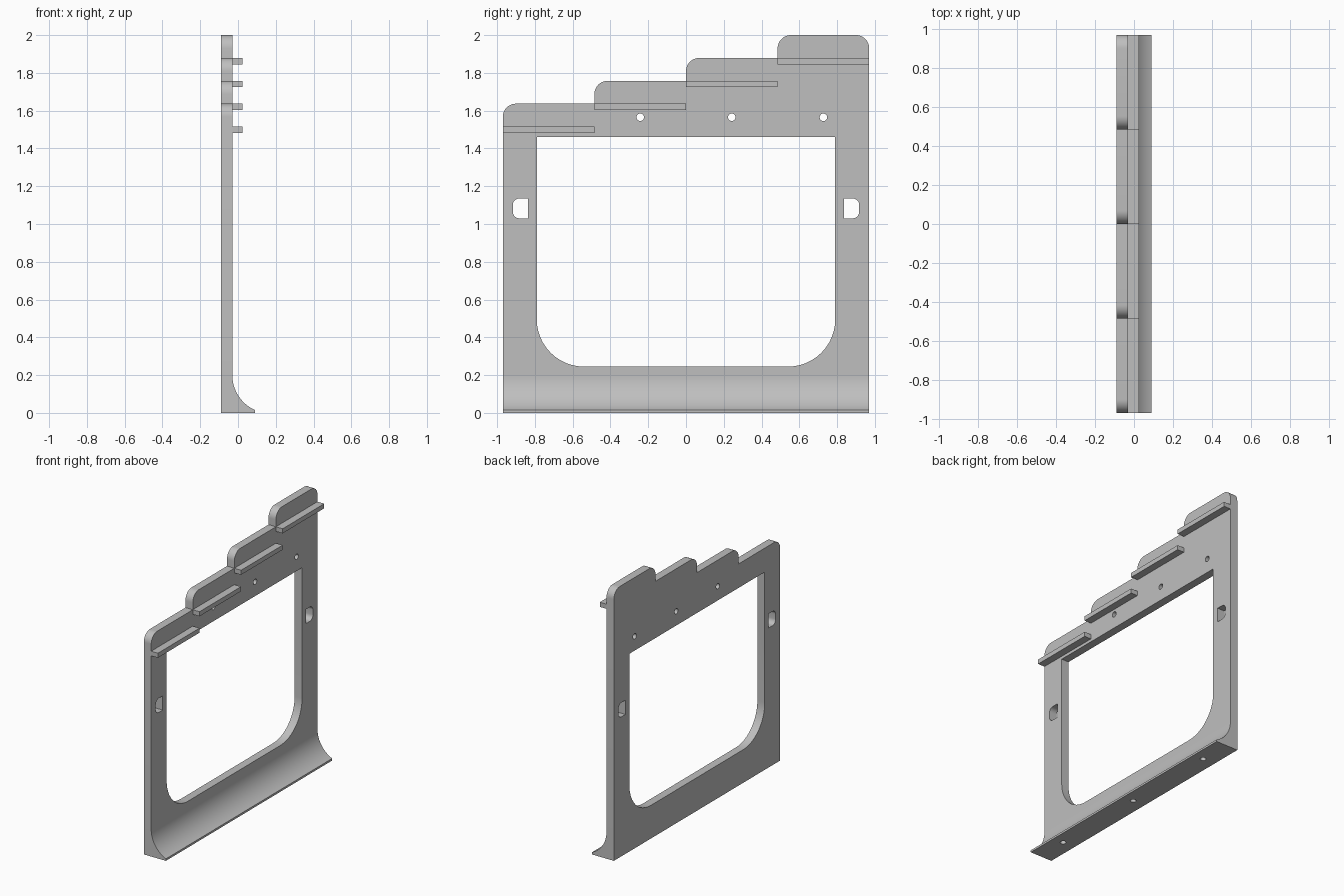
import bpy, bmesh
from math import sin, cos, pi, sqrt, radians
from mathutils import Vector

if "Cube" in bpy.data.objects:
    bpy.data.objects.remove(bpy.data.objects["Cube"])

grey = bpy.data.materials.new("plain grey")
grey.use_nodes = True
colour = (0.52, 0.52, 0.52, 1)
grey.diffuse_color = colour
grey.node_tree.nodes["Principled BSDF"].inputs["Base Color"].default_value = colour

W = 0.97            # half width along y
BACK, FACE = -0.09, -0.03   # back and face of the panel
STEP = 0.121        # rise between steps


def rounded(corners, n=12):
    """Turn (u, v, radius) right-angle corners into an outline."""
    pts = []
    for i, (u, v, r) in enumerate(corners):
        p = Vector((u, v))
        if not r:
            pts.append(p)
            continue
        a = (Vector(corners[i - 1][:2]) - p).normalized() * r
        b = (Vector(corners[(i + 1) % len(corners)][:2]) - p).normalized() * r
        for k in range(n + 1):
            t = k / n * pi / 2
            pts.append(p + a + b - b * cos(t) - a * sin(t))
    return pts


def circle(u, v, r, n=24):
    return [Vector((u + r * cos(2 * pi * k / n), v + r * sin(2 * pi * k / n))) for k in range(n)]


def prism(name, outlines, place, lo, hi):
    """Extrude outlines from lo to hi; place maps (u, v, depth) to space."""
    bm = bmesh.new()
    for pts in outlines:
        a = [bm.verts.new(place(p[0], p[1], lo)) for p in pts]
        b = [bm.verts.new(place(p[0], p[1], hi)) for p in pts]
        bm.faces.new(a)
        bm.faces.new(b[::-1])
        for i in range(len(a)):
            j = (i + 1) % len(a)
            bm.faces.new((a[j], a[i], b[i], b[j]))
    bmesh.ops.recalc_face_normals(bm, faces=bm.faces)
    me = bpy.data.meshes.new(name)
    bm.to_mesh(me)
    bm.free()
    me.materials.append(grey)
    ob = bpy.data.objects.new(name, me)
    bpy.context.collection.objects.link(ob)
    return ob


def select(ob):
    bpy.ops.object.select_all(action='DESELECT')
    ob.select_set(True)
    bpy.context.view_layer.objects.active = ob


def cut(ob, cutter):
    mod = ob.modifiers.new("cut", 'BOOLEAN')
    mod.operation = 'DIFFERENCE'
    mod.solver = 'EXACT'
    mod.object = cutter
    select(ob)
    bpy.ops.object.modifier_apply(modifier=mod.name)
    bpy.data.objects.remove(cutter)


along_x = lambda u, v, d: (d, u, v)
along_y = lambda u, v, d: (u, d, v)
along_z = lambda u, v, d: (u, v, d)

# Panel with four rising rounded tabs
tops = [2 - STEP * (3 - i) for i in range(4)]
starts = [-W + i * W / 2 for i in range(4)]
outline = [(W, 0, 0), (-W, 0, 0)]
for i, (y, z) in enumerate(zip(starts, tops)):
    if i:
        outline.append((y, tops[i - 1], 0))
    outline.append((y, z, 0.07))
outline.append((W, 2, 0.07))
panel = prism("panel", [rounded(outline)], along_x, BACK, FACE)

# Window, side slots and screw holes
openings = [rounded([(-0.79, 1.46, 0), (-0.79, 0.245, 0.25), (0.79, 0.245, 0.25), (0.79, 1.46, 0)])]
for s in (-1, 1):
    openings.append(rounded([(s * 0.836, 1.03, 0), (s * 0.917, 1.03, 0.035),
                             (s * 0.917, 1.135, 0.035), (s * 0.836, 1.135, 0)], 8))
openings += [circle(y + W / 4, 1.565, 0.02) for y in starts[1:]]
cut(panel, prism("opening_cutter", openings, along_x, BACK - 0.1, FACE + 0.1))

# Flared foot with a concave front and blind holes underneath
r, top = 0.2025, 0.2
curve = []
for k in range(21):
    t = radians(66 * k / 20)
    curve.append((FACE + r - r * cos(t), top - r * sin(t)))
curve[-1] = (0.09, 0.015)
foot = prism("foot", [[(0.09, 0), (FACE, 0)] + curve][:1], along_y, -W, W)
cut(foot, prism("foot_hole_cutter", [circle(0.008, y, 0.02) for y in (-0.73, 0, 0.73)],
                along_z, -0.05, 0.05))

# Ledges, one below each tab
ledges = []
for i, (y, z) in enumerate(zip(starts, tops)):
    hi, lo = z - STEP, z - STEP - 0.034
    box = [(y, lo), (y + W / 2, lo), (y + W / 2, hi), (y, hi)]
    ledges.append(prism(f"ledge_{i + 1}", [box], along_x, FACE, 0.025))

for ob in [panel, foot] + ledges:
    select(ob)
    bpy.ops.object.shade_smooth_by_angle(angle=radians(30))
